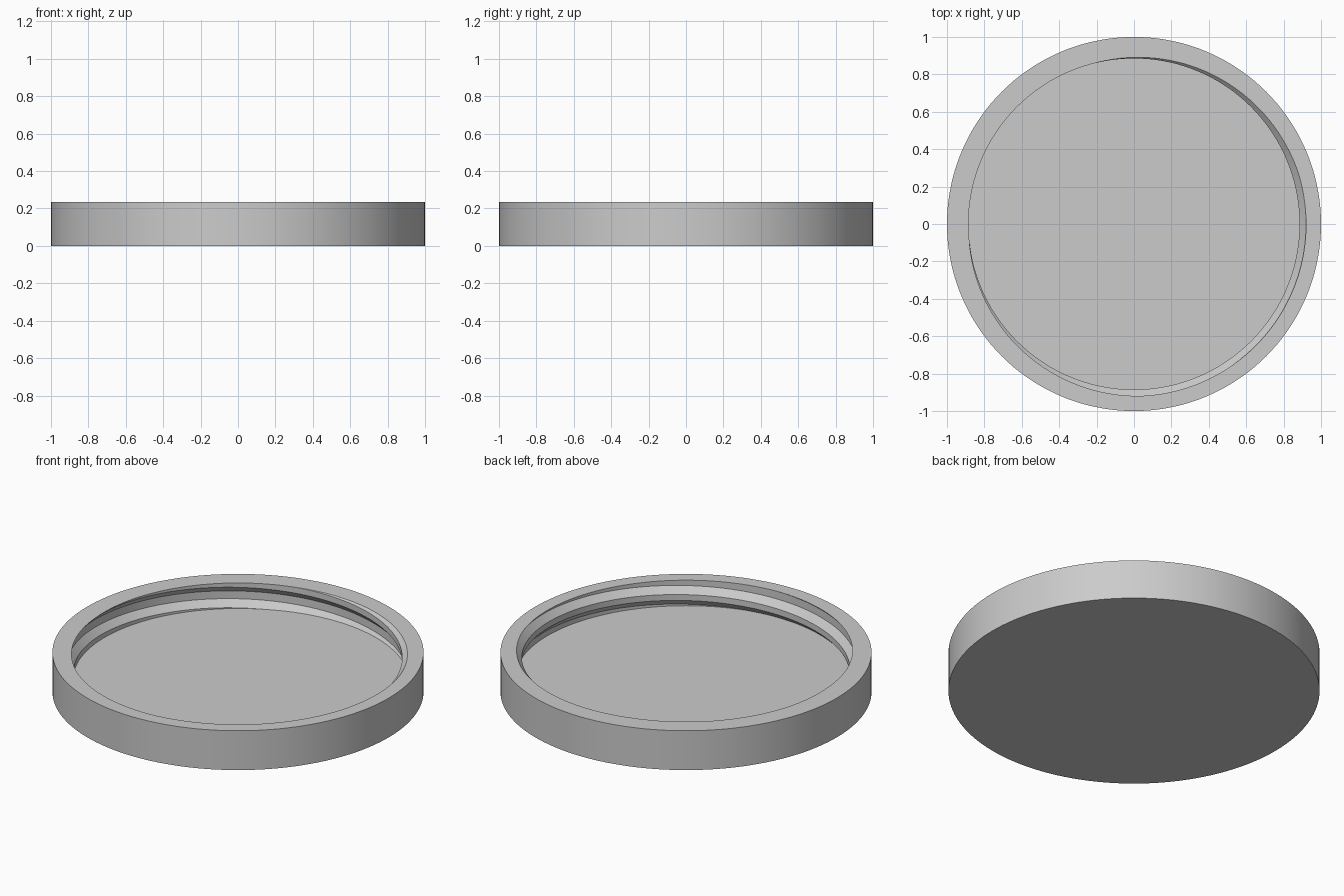
import bpy, bmesh, math

cube = bpy.data.objects.get("Cube")
if cube:
    bpy.data.objects.remove(cube, do_unlink=True)

SEGMENTS = 144
HEIGHT, FLOOR = 0.234, 0.082
OUTER, CREST, ROOT = 1.0, 0.885, 0.92
PITCH = 0.157
CREST_HALF = 0.0175          # half height of the flat thread crest
FLANK = 0.038                # height of each sloping flank
START = math.radians(145)    # direction where a crest meets the rim


def crest_height(angle):
    return HEIGHT + PITCH * (angle - START) / math.tau


def thread_radius(angle, z):
    """Inner radius of the right-handed trapezoid thread."""
    offset = (z - crest_height(angle) + PITCH / 2) % PITCH - PITCH / 2
    t = min(max((abs(offset) - CREST_HALF) / FLANK, 0), 1)
    return CREST + (ROOT - CREST) * t


def column_heights(angle):
    """Profile corners of the thread, limited to the inside of the lid."""
    ends = (-CREST_HALF - FLANK, -CREST_HALF, CREST_HALF, CREST_HALF + FLANK)
    corners = [crest_height(angle) + turn * PITCH + e for turn in range(-4, 4) for e in ends]
    return [min(max(z, FLOOR), HEIGHT) for z in corners]


def ring_point(bm, radius, angle, z):
    return bm.verts.new((radius * math.cos(angle), radius * math.sin(angle), z))


# One vertical section per step: base edge, outer edge, then down the thread
bm = bmesh.new()
columns = []
for i in range(SEGMENTS + 1):
    a = math.tau * i / SEGMENTS
    column = [ring_point(bm, OUTER, a, 0), ring_point(bm, OUTER, a, HEIGHT)]
    for z in reversed(column_heights(a)):
        column.append(ring_point(bm, thread_radius(a, z), a, z))
    columns.append(column)

# Outer wall, rim and threaded wall
for left, right in zip(columns, columns[1:]):
    for j in range(len(left) - 1):
        bm.faces.new((left[j], right[j], right[j + 1], left[j + 1]))

# Underside and inner floor
bm.faces.new([c[0] for c in columns[:-1]])
bm.faces.new([c[-1] for c in columns[:-1]])
bmesh.ops.remove_doubles(bm, verts=bm.verts, dist=0.00002)
bmesh.ops.recalc_face_normals(bm, faces=bm.faces)

mesh = bpy.data.meshes.new("threaded_lid")
bm.to_mesh(mesh)
bm.free()
lid = bpy.data.objects.new("threaded_lid", mesh)
bpy.context.collection.objects.link(lid)

# Plain grey finish
grey = bpy.data.materials.new("light_grey")
grey.use_nodes = True
color = (0.6, 0.6, 0.6, 1)
grey.diffuse_color = color
grey.node_tree.nodes["Principled BSDF"].inputs["Base Color"].default_value = color
mesh.materials.append(grey)

bpy.ops.object.select_all(action="DESELECT")
lid.select_set(True)
bpy.context.view_layer.objects.active = lid
bpy.ops.object.shade_smooth_by_angle(angle=math.radians(30))
